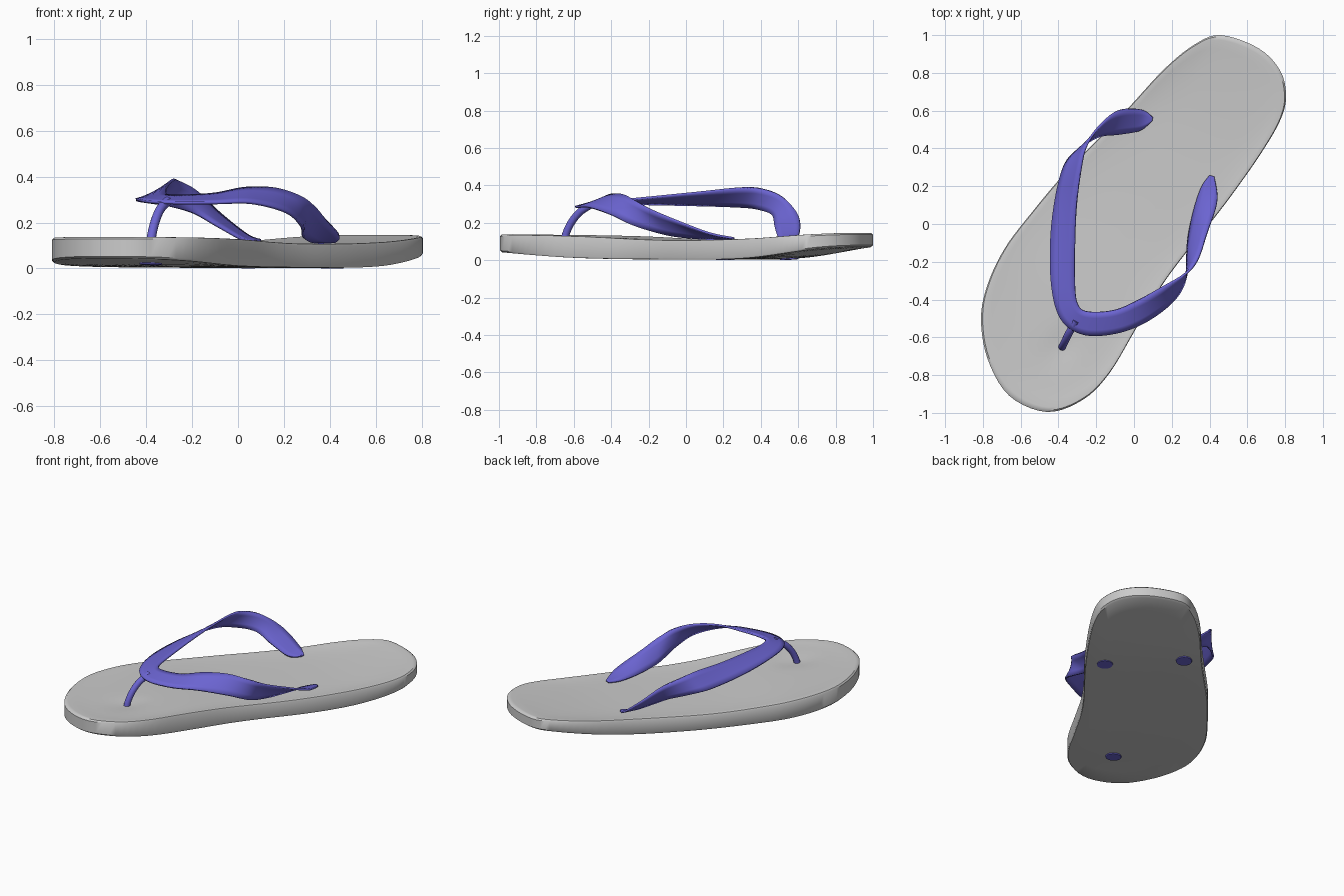
import bpy, bmesh, math
from mathutils import Vector

if "Cube" in bpy.data.objects:
    bpy.data.objects.remove(bpy.data.objects["Cube"])

purple = bpy.data.materials.new("purple_rubber")
purple.diffuse_color = (0.15, 0.13, 0.65, 1)
purple.use_nodes = True
purple.node_tree.nodes["Principled BSDF"].inputs["Base Color"].default_value = purple.diffuse_color


def spline(pts, t, closed=False):
    """Catmull-Rom point at parameter t (1 unit per knot)."""
    n = len(pts)
    i = math.floor(t) if closed else max(0, min(n - 2, math.floor(t)))
    f = t - i
    get = (lambda k: Vector(pts[k % n])) if closed else (lambda k: Vector(pts[max(0, min(n - 1, k))]))
    a, b, c, d = (get(i + k) for k in (-1, 0, 1, 2))
    return 0.5 * (2 * b + (c - a) * f + (2 * a - 5 * b + 4 * c - d) * f * f + (3 * b - a - 3 * c + d) * f ** 3)


def finish(bm, name, mat=None, angle=40):
    bmesh.ops.recalc_face_normals(bm, faces=bm.faces)
    me = bpy.data.meshes.new(name)
    bm.to_mesh(me)
    bm.free()
    ob = bpy.data.objects.new(name, me)
    bpy.context.collection.objects.link(ob)
    if mat:
        me.materials.append(mat)
    bpy.ops.object.select_all(action='DESELECT')
    bpy.context.view_layer.objects.active = ob
    ob.select_set(True)
    bpy.ops.object.shade_smooth_by_angle(angle=math.radians(angle))
    return ob


# heights of top (x) and bottom (y) of the sole along the foot axis
HEIGHTS = [(.14, .042), (.13, .012), (.109, .004), (.116, .01), (.149, .07)]


def sole_z(x, y):
    s = x * .42 + y * .91
    return spline(HEIGHTS, max(0, min(4, (s + 1.1) / .55)), False), s


# sole: outline shrunk in rings to the centre, dished on top
OUTLINE = [(.46, 1.0), (.66, .93), (.775, .81), (.805, .67), (.77, .54), (.67, .37), (.53, .17), (.40, 0),
           (.25, -.185), (.135, -.345), (.01, -.555), (-.13, -.79), (-.27, -.93), (-.46, -.995), (-.66, -.91),
           (-.775, -.715), (-.81, -.50), (-.775, -.32), (-.685, -.13), (-.55, .05), (-.37, .265),
           (-.18, .46), (-.02, .625), (.16, .82), (.32, .95)]
outline = [spline(OUTLINE, k / 5, True) for k in range(len(OUTLINE) * 5)]
rings = [(k / 14, 0, 0) for k in range(1, 14)] + [(.975, 0, 0), (.99, 0, .002), (1, 0, .012)]
rings += [(1, 1, -.01), (.988, 1, -.001)] + [(k / 7, 1, 0) for k in range(6, 0, -1)]
bm = bmesh.new()
loops = []
for t, side, inset in rings:
    loop = []
    for p in outline:
        q = p * t
        h, s = sole_z(*q)
        z = h[side] - inset
        if side == 0:
            z -= (.006 + .012 * min(1, s * s)) * (1 - t ** 6)
            z -= .012 * math.exp(-((q.x + .38) ** 2 + (q.y + .65) ** 2) / .006)
        loop.append(bm.verts.new((q.x, q.y, z)))
    loops.append(loop)
n = len(outline)
for a, b in zip(loops, loops[1:]):
    for i in range(n):
        bm.faces.new((a[i], a[(i + 1) % n], b[(i + 1) % n], b[i]))
for loop in (loops[0], loops[-1]):
    bm.faces.new(loop)
finish(bm, "sole")

# strap: twisted ribbon between an upper and a lower edge curve
UPPER = [(.10, .565, .122), (.04, .605, .145), (-.08, .60, .24), (-.18, .52, .335), (-.25, .42, .378),
         (-.28, .30, .386), (-.308, .05, .36), (-.313, -.30, .325), (-.295, -.43, .317), (-.235, -.465, .316),
         (-.10, -.455, .325), (.03, -.40, .35), (.16, -.33, .348), (.27, -.265, .315), (.335, -.19, .27),
         (.385, -.05, .21), (.44, .12, .145), (.425, .25, .118)]
LOWER = [(.095, .545, .118), (.03, .495, .122), (-.08, .475, .18), (-.19, .462, .24), (-.30, .39, .27),
         (-.38, .28, .285), (-.435, 0, .295), (-.44, -.30, .30), (-.39, -.50, .29), (-.27, -.585, .285),
         (-.10, -.58, .285), (.06, -.52, .285), (.21, -.405, .245), (.275, -.28, .185), (.285, -.10, .135),
         (.315, .06, .117), (.355, .19, .113), (.40, .258, .115)]
bm = bmesh.new()
rows = []
for k in range((len(UPPER) - 1) * 8 + 1):
    u, l = spline(UPPER, k / 8), spline(LOWER, k / 8)
    rows.append([bm.verts.new(u.lerp(l, j / 4)) for j in range(5)])
for a, b in zip(rows, rows[1:]):
    for j in range(4):
        bm.faces.new((a[j], a[j + 1], b[j + 1], b[j]))
strap = finish(bm, "strap", purple)
mod = strap.modifiers.new("thickness", 'SOLIDIFY')
mod.thickness = .012
mod.offset = 0

# toe post: bent round rod from the sole to the front of the strap
POST = [(-.38, -.65, .03), (-.38, -.65, .11), (-.365, -.62, .19), (-.34, -.57, .255), (-.305, -.51, .295)]
bm = bmesh.new()
rows = []
for k in range(25):
    t = k / 6
    p = spline(POST, t)
    d = (spline(POST, min(4, t + .05)) - spline(POST, max(0, t - .05))).normalized()
    e = d.cross(Vector((1, -.5, 0))).normalized()
    f = d.cross(e)
    rows.append([bm.verts.new(p + .02 * (e * math.cos(a) + f * math.sin(a)))
                 for a in (i * math.tau / 16 for i in range(16))])
for a, b in zip(rows, rows[1:]):
    for i in range(16):
        bm.faces.new((a[i], a[(i + 1) % 16], b[(i + 1) % 16], b[i]))
bm.faces.new(rows[0])
bm.faces.new(rows[-1])
finish(bm, "toe_post", purple)

# plugs: discs under the sole below each strap anchor
for name, x, y in (("toe_plug", -.38, -.65), ("inner_plug", .06, .55), ("outer_plug", .41, .21)):
    bm = bmesh.new()
    bmesh.ops.create_cone(bm, cap_ends=True, segments=32, radius1=.048, radius2=.052, depth=.02)
    z = sole_z(x, y)[0][1]
    for v in bm.verts:
        v.co += Vector((x, y, 0))
        v.co.z += max(.01, z + .004) + (sole_z(v.co.x, v.co.y)[0][1] - z)
        v.co.z = max(0, v.co.z)
    finish(bm, name, purple)
